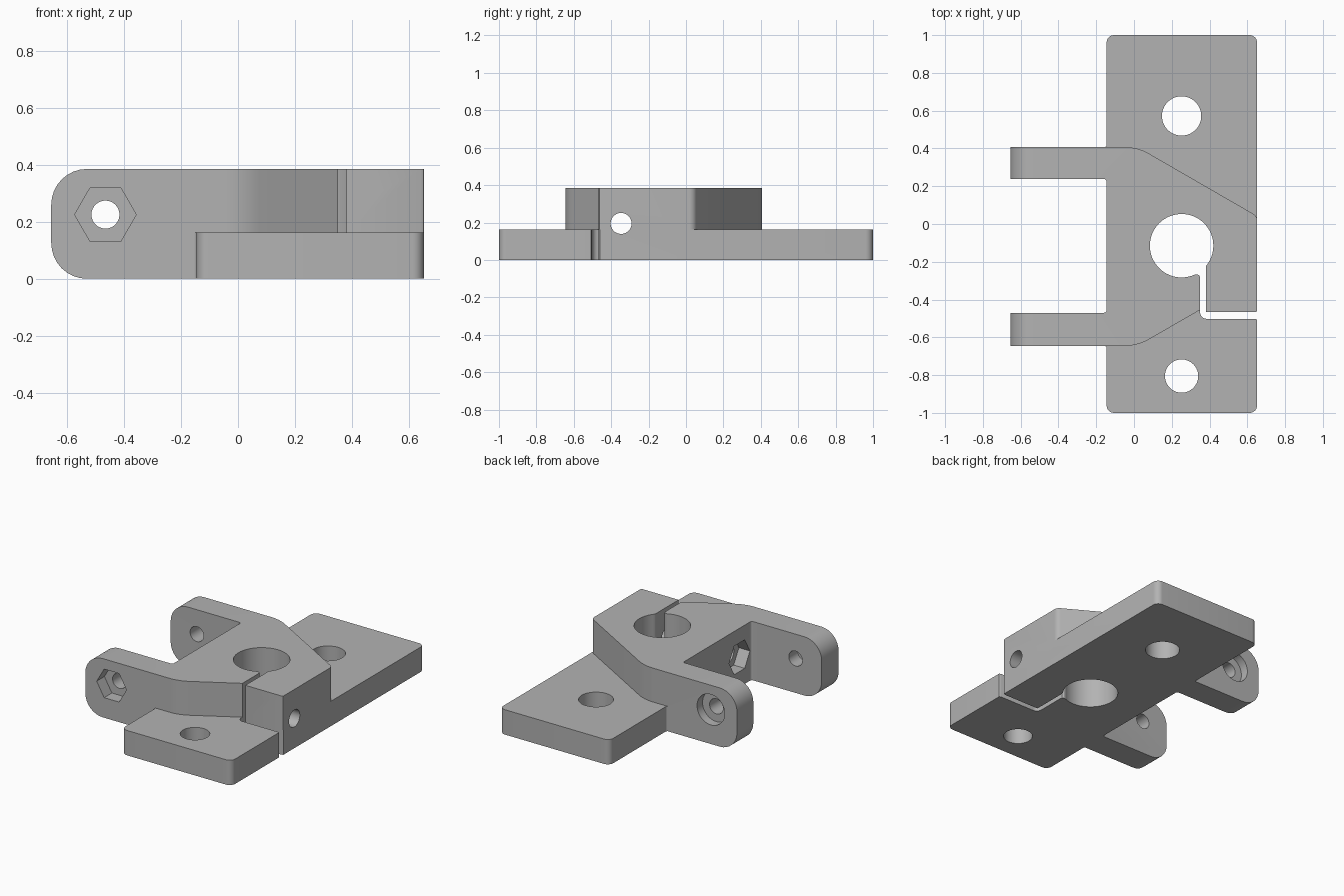
import bpy, bmesh, math
from mathutils import Vector

cube = bpy.data.objects.get("Cube")
if cube:
    bpy.data.objects.remove(cube, do_unlink=True)

TOP, BASE_TOP = 0.385, 0.163

steel = bpy.data.materials.new("plain grey")
steel.use_nodes = True
GREY = (0.45, 0.45, 0.45, 1)
steel.diffuse_color = GREY
steel.node_tree.nodes["Principled BSDF"].inputs["Base Color"].default_value = GREY


def rounded(corners, steps=8):
    """Outline from (u, v, radius) corners, each rounded by a tangent arc."""
    out = []
    for i, (u, v, r) in enumerate(corners):
        p = Vector((u, v))
        if r == 0:
            out.append(p)
            continue
        a = (Vector(corners[i - 1][:2]) - p).normalized()
        b = (Vector(corners[(i + 1) % len(corners)][:2]) - p).normalized()
        half = a.angle(b) / 2
        centre = p + (a + b).normalized() * (r / math.sin(half))
        start = p + a * (r / math.tan(half)) - centre
        end = p + b * (r / math.tan(half)) - centre
        for k in range(steps + 1):
            out.append(centre + start.slerp(end, k / steps).normalized() * r)
    return out


def circle(u, v, r, n=64):
    return [(u + r * math.cos(2 * math.pi * i / n),
             v + r * math.sin(2 * math.pi * i / n)) for i in range(n)]


def prism(name, outline, axis, low, high):
    """Extrude a flat outline along an axis."""
    place = {"x": lambda u, v, w: (w, u, v),
             "y": lambda u, v, w: (u, w, v),
             "z": lambda u, v, w: (u, v, w)}[axis]
    bm = bmesh.new()
    rings = [[bm.verts.new(place(p[0], p[1], w)) for p in outline] for w in (low, high)]
    for ring in rings:
        bm.faces.new(ring)
    n = len(outline)
    for i in range(n):
        j = (i + 1) % n
        bm.faces.new((rings[0][i], rings[0][j], rings[1][j], rings[1][i]))
    bmesh.ops.recalc_face_normals(bm, faces=bm.faces)
    mesh = bpy.data.meshes.new(name)
    bm.to_mesh(mesh)
    bm.free()
    mesh.materials.append(steel)
    obj = bpy.data.objects.new(name, mesh)
    bpy.context.collection.objects.link(obj)
    return obj


def combine(target, other, operation):
    """Apply a boolean and discard the helper."""
    other.hide_render = True
    mod = target.modifiers.new("combine", "BOOLEAN")
    mod.operation, mod.solver, mod.object = operation, "EXACT", other
    bpy.context.view_layer.objects.active = target
    bpy.ops.object.modifier_apply(modifier=mod.name)
    bpy.data.objects.remove(other, do_unlink=True)


# Clamp block with two fork arms
block = prism("bracket", rounded([
    (-0.75, 0.407, 0), (0.02, 0.407, 0.25), (0.652, 0.042, 0.04),
    (0.652, -0.467, 0.012), (0.365, -0.467, 0), (0.365, -0.446, 0),
    (0.02, -0.645, 0.25), (-0.75, -0.645, 0), (-0.75, -0.47, 0),
    (-0.145, -0.47, 0.015), (-0.145, 0.238, 0.015), (-0.75, 0.238, 0)]), "z", -0.1, 0.5)

# Round the arm ends in side profile
combine(block, prism("side_profile", rounded([
    (-0.655, 0, 0.125), (0.8, 0, 0), (0.8, TOP, 0), (-0.655, TOP, 0.125)]),
    "y", -0.9, 0.9), "INTERSECT")

# Base plate, with small fillets running into the arms
combine(block, prism("base_plate", rounded([
    (-0.145, -1, 0.04), (0.652, -1, 0.04), (0.652, 1, 0.04), (-0.145, 1, 0.04),
    (-0.145, 0.405, 0.015), (-0.22, 0.405, 0), (-0.22, 0.3, 0), (-0.145, 0.3, 0),
    (-0.145, -0.55, 0), (-0.22, -0.55, 0), (-0.22, -0.643, 0),
    (-0.145, -0.643, 0.015)]), "z", 0, BASE_TOP), "UNION")

# Upright holes: central bore and two mounting holes
for u, v, r in ((0.252, -0.115, 0.168), (0.252, 0.572, 0.104), (0.252, -0.805, 0.088)):
    combine(block, prism("upright_hole", circle(u, v, r), "z", -0.2, 0.6), "DIFFERENCE")

# Clamping slot, flared where it meets the bore and the side
combine(block, prism("clamp_slot", rounded([
    (0.32, -0.2, 0), (0.32, -0.267, 0), (0.336, -0.267, 0), (0.346, -0.273, 0),
    (0.35, -0.285, 0), (0.35, -0.502, 0.035), (0.64, -0.502, 0), (0.649, -0.506, 0),
    (0.7, -0.54, 0), (0.7, -0.43, 0), (0.649, -0.463, 0), (0.64, -0.467, 0),
    (0.38, -0.467, 0), (0.38, -0.228, 0), (0.384, -0.216, 0), (0.37, -0.2, 0)]),
    "z", -0.2, 0.6), "DIFFERENCE")

# Clamp screw hole with nut pocket
combine(block, prism("screw_hole", circle(-0.347, 0.195, 0.056), "x", -0.3, 0.8), "DIFFERENCE")
combine(block, prism("nut_pocket", circle(-0.347, 0.195, 0.108, 6), "x", -0.25, -0.065), "DIFFERENCE")

# Arm pivot hole, front nut pocket and rear head recess
ARM = (-0.465, 0.225)
combine(block, prism("pivot_hole", circle(*ARM, 0.049), "y", -0.9, 0.9), "DIFFERENCE")
combine(block, prism("front_nut_pocket", circle(*ARM, 0.108, 6), "y", -0.8, -0.565), "DIFFERENCE")
combine(block, prism("rear_head_recess", circle(*ARM, 0.1), "y", 0.35, 0.6), "DIFFERENCE")

# Smooth curved walls, keep edges crisp
bpy.ops.object.select_all(action="DESELECT")
block.select_set(True)
bpy.context.view_layer.objects.active = block
bpy.ops.object.shade_smooth_by_angle(angle=math.radians(25))
